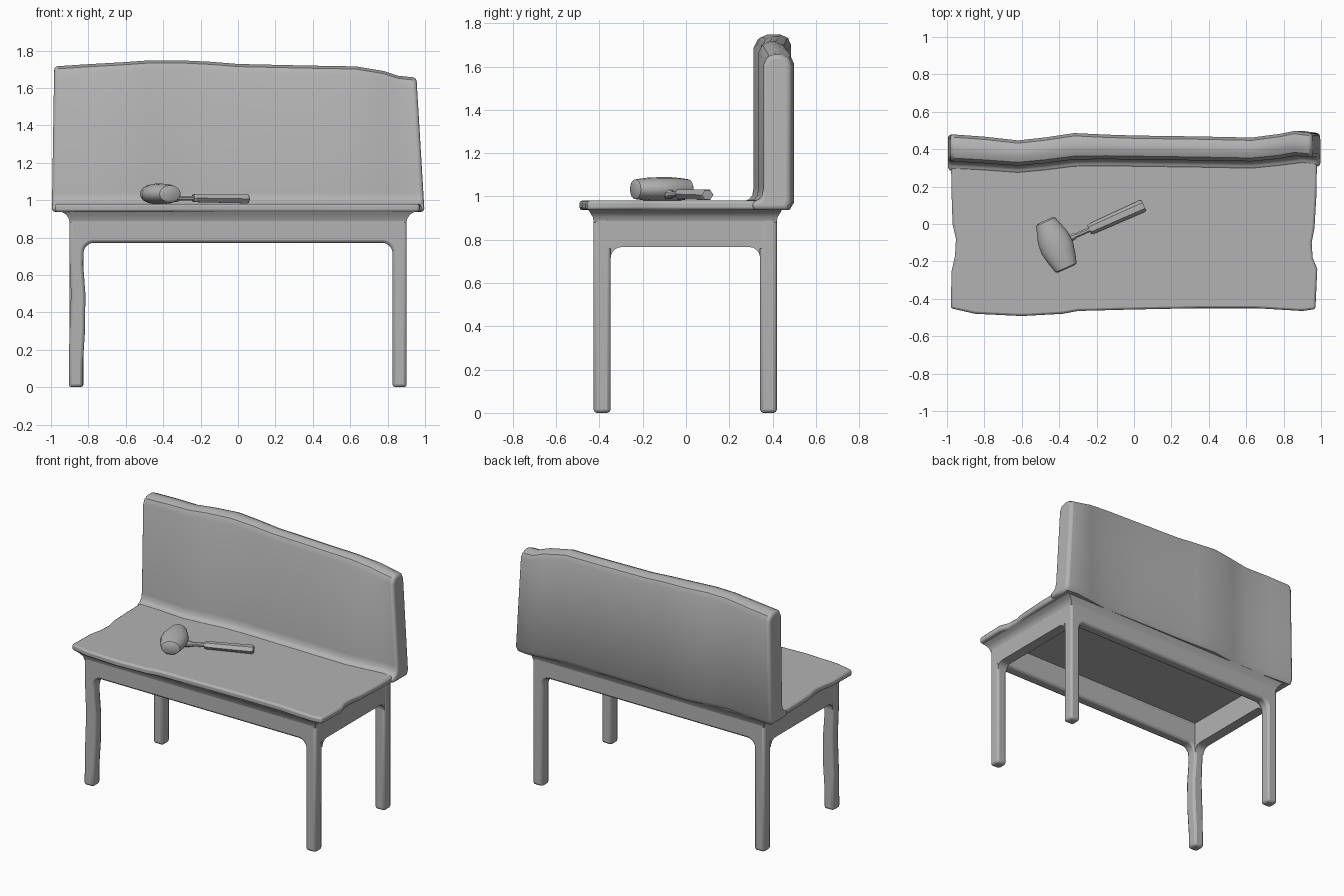
import bpy, bmesh, math
from mathutils import Vector, Matrix

grey = bpy.data.materials.new("plain grey")
grey.diffuse_color = (0.45, 0.45, 0.45, 1)


def loft(name, rings, caps=True, closed=False, bevel=0, segs=2, limit=50, smooth=35):
    """Skin a list of equal-length vertex rings."""
    bm = bmesh.new()
    vs = [[bm.verts.new(p) for p in r] for r in rings]
    n = len(rings[0])
    pairs = list(zip(vs, vs[1:])) + ([(vs[-1], vs[0])] if closed else [])
    for a, b in pairs:
        for i in range(n):
            j = (i + 1) % n
            bm.faces.new((a[i], a[j], b[j], b[i]))
    if caps:
        bm.faces.new(vs[0])
        bm.faces.new(vs[-1])
    bmesh.ops.recalc_face_normals(bm, faces=bm.faces)
    me = bpy.data.meshes.new(name)
    bm.to_mesh(me)
    bm.free()
    ob = bpy.data.objects.new(name, me)
    bpy.context.collection.objects.link(ob)
    me.materials.append(grey)
    bpy.ops.object.select_all(action='DESELECT')
    ob.select_set(True)
    bpy.context.view_layer.objects.active = ob
    if bevel:
        m = ob.modifiers.new("soft edges", 'BEVEL')
        m.width, m.segments = bevel, segs
        m.limit_method, m.angle_limit = 'ANGLE', math.radians(limit)
    if smooth:
        bpy.ops.object.shade_smooth_by_angle(angle=math.radians(smooth))
    return ob


def arc(cx, cz, r, a0, a1, n=5):
    return [(cx + r * math.cos(math.radians(a0 + (a1 - a0) * i / n)),
             cz + r * math.sin(math.radians(a0 + (a1 - a0) * i / n))) for i in range(n + 1)]


# seat slab with a worn, wavy outline
outline = [(-0.98, -0.45), (-0.85, -0.48), (-0.6, -0.492), (-0.38, -0.48), (-0.3, -0.465),
           (0, -0.457), (0.35, -0.45), (0.65, -0.45), (0.9, -0.465), (0.97, -0.455),
           (0.98, -0.24), (0.955, -0.18), (0.95, -0.1), (0.965, -0.02), (0.975, 0.15),
           (0.98, 0.43), (-0.98, 0.43), (-0.975, 0.15), (-0.97, 0), (-0.952, -0.08),
           (-0.957, -0.17), (-0.975, -0.25)]
loft("seat", [[(x, y, z) for x, y in outline] for z in (0.937, 0.98)], bevel=0.012)

# backrest: upright section swept along a wavy line (x, front y, back y, top z)
stations = [(-0.995, 0.335, 0.48, 1.715), (-0.8, 0.325, 0.467, 1.727), (-0.62, 0.312, 0.447, 1.737),
            (-0.48, 0.325, 0.462, 1.747), (-0.32, 0.345, 0.486, 1.748), (-0.15, 0.347, 0.478, 1.74),
            (0, 0.345, 0.473, 1.728), (0.35, 0.34, 0.468, 1.72), (0.63, 0.335, 0.462, 1.715),
            (0.78, 0.35, 0.482, 1.69), (0.9, 0.365, 0.498, 1.665), (0.997, 0.355, 0.485, 1.655)]
rings = []
for x, f, b, t in stations:
    section = [(f - 0.05, 0.977), (f - 0.02, 0.987), (f - 0.006, 1.005), (f, 1.04),
               (f, t - 0.05), (f + 0.018, t - 0.014), (f + 0.05, t), (b - 0.05, t),
               (b - 0.015, t - 0.016), (b, t - 0.05), (b, 0.97), (b - 0.02, 0.937), (f - 0.05, 0.937)]
    lean = 0.045 if x > 0.85 else (-0.012 if x < -0.9 else 0)
    rings.append([(x - lean * (z - 0.94) / 0.75, y, z) for y, z in section])
loft("backrest", rings, bevel=0.022, segs=3, limit=60)

# front and back frames: two legs and an apron with rounded inner corners
def leg_frame(name, y0, y1, worn):
    r = 0.055
    left = [(-0.828, 0.66), (-0.816, 0.5), (-0.818, 0.3), (-0.83, 0.12), (-0.83, 0)]
    outer = [(-0.905, 0), (-0.902, 0.25), (-0.893, 0.5), (-0.902, 0.72)]
    if not worn:
        left, outer = [(-0.826, 0)], [(-0.902, 0)]
    prof = outer + [(-0.902, 0.935), (0.902, 0.935), (0.902, 0), (0.826, 0)]
    prof += arc(0.826 - r, 0.772 - r, r, 0, 90) + arc(-0.826 + r, 0.772 - r, r, 90, 180) + left
    loft(name, [[(x, y, z) for x, z in prof] for y in (y0, y1)], bevel=0.016)


leg_frame("front_legs_and_apron", -0.427, -0.348, True)
leg_frame("back_legs_and_apron", 0.342, 0.42, False)

# side aprons between the legs
for side, s in (("left", -1), ("right", 1)):
    r = 0.05
    prof = [(-0.41, 0.935), (0.405, 0.935), (0.405, 0.76), (0.342, 0.76), (0.342, 0.766 - r)]
    prof += arc(0.342 - r, 0.766 - r, r, 0, 90)[1:] + arc(-0.348 + r, 0.766 - r, r, 90, 180)
    prof += [(-0.348, 0.76), (-0.41, 0.76)]
    loft(side + "_apron", [[(x, y, z) for y, z in prof] for x in (s * 0.828, s * 0.9015)])

# flared cove where the apron meets the seat
levels = [(0.9, -0.425, 0.418, 0.88), (0.906, -0.431, 0.424, 0.905), (0.922, -0.443, 0.436, 0.925),
          (0.95, -0.452, 0.444, 0.94), (0.83, -0.35, 0.344, 0.94), (0.83, -0.35, 0.344, 0.88)]
loft("seat_cove", [[(-h, a, z), (h, a, z), (h, b, z), (-h, b, z)] for h, a, b, z in levels],
     caps=False, closed=True)

# mallet lying on the seat, built along its own axes
place = Matrix.Translation((-0.418, -0.11, 0)) @ Matrix.Rotation(math.radians(24), 4, 'Z')


def oval(axis, d, w, h, zc, n, turn=0):
    ring = []
    for i in range(n):
        a = 2 * math.pi * i / n + turn
        u, z = w * math.cos(a), zc + h * math.sin(a)
        ring.append(place @ Vector((u, d, z) if axis == 'y' else (d, u, z)))
    return ring


head = [(-0.142, 0.045, 0.036), (-0.135, 0.062, 0.046), (-0.08, 0.078, 0.053), (-0.02, 0.09, 0.056),
        (0.04, 0.086, 0.056), (0.09, 0.07, 0.052), (0.133, 0.056, 0.046), (0.141, 0.04, 0.036)]
loft("mallet_head", [oval('y', d, w, h, 1.033, 16) for d, w, h in head], smooth=40)
loft("mallet_shaft", [oval('x', d, w, w, 1.01, 8, math.pi / 8)
                      for d, w in ((0.06, 0.024), (0.1, 0.02), (0.12, 0.014), (0.22, 0.014))])
loft("mallet_grip", [oval('x', d, w, h, z, 6) for d, w, h, z in
                     ((0.195, 0.023, 0.02, 1.011), (0.205, 0.03, 0.025, 1.011),
                      (0.505, 0.034, 0.028, 1.007), (0.515, 0.029, 0.024, 1.007))], smooth=0)
